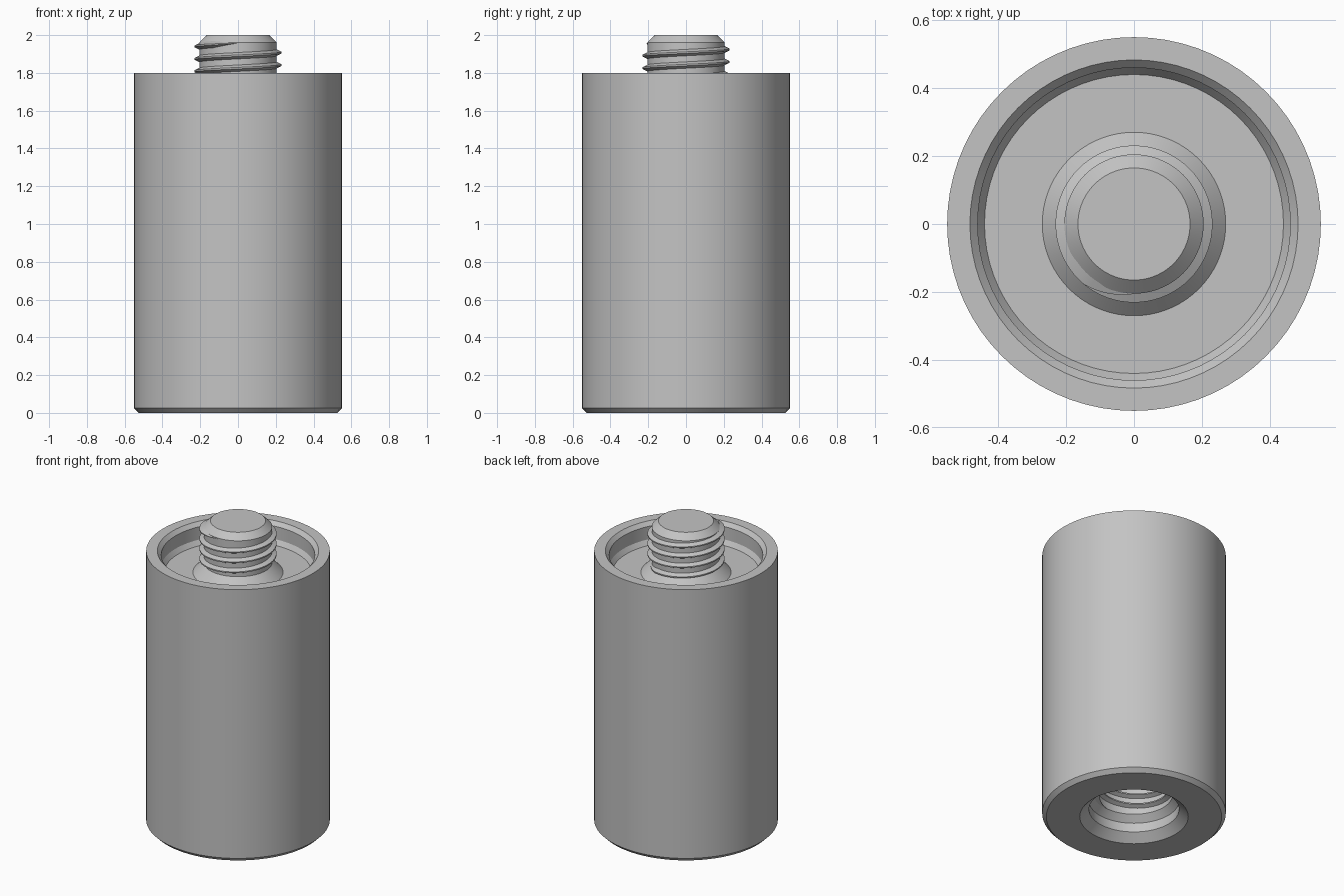
import bpy
import bmesh
from math import cos, sin, tau, pi, radians

if "Cube" in bpy.data.objects:
    bpy.data.objects.remove(bpy.data.objects["Cube"])

SEGMENTS = 72
PITCH = 0.066
ROOT, CREST = 0.205, 0.231

steel = bpy.data.materials.new("plain grey steel")
steel.use_nodes = True
GREY = (0.55, 0.55, 0.55, 1)
steel.diffuse_color = GREY
steel.node_tree.nodes["Principled BSDF"].inputs["Base Color"].default_value = GREY


def finish(bm, name):
    bmesh.ops.recalc_face_normals(bm, faces=bm.faces[:])
    mesh = bpy.data.meshes.new(name)
    bm.to_mesh(mesh)
    bm.free()
    mesh.materials.append(steel)
    obj = bpy.data.objects.new(name, mesh)
    bpy.context.collection.objects.link(obj)
    bpy.ops.object.select_all(action="DESELECT")
    bpy.context.view_layer.objects.active = obj
    obj.select_set(True)
    bpy.ops.object.shade_smooth_by_angle(angle=radians(20))
    return obj


def lathe(name, profile):
    """Revolve (radius, z) points around z; both end rings are capped flat."""
    bm = bmesh.new()
    rings = [[bm.verts.new((r * cos(tau * i / SEGMENTS), r * sin(tau * i / SEGMENTS), z))
              for i in range(SEGMENTS)] for r, z in profile]
    for low, high in zip(rings, rings[1:]):
        for i in range(SEGMENTS):
            j = (i + 1) % SEGMENTS
            bm.faces.new((low[i], low[j], high[j], high[i]))
    bm.faces.new(rings[0])
    bm.faces.new(rings[-1])
    return finish(bm, name)


def thread(name, base, crest, z_start, z_end, end_angle):
    """Right-handed ridge whose ends fade into the base radius."""
    bm = bmesh.new()
    sink = -0.004 if crest > base else 0.004
    steps = int((z_end - z_start) / PITCH * SEGMENTS)
    rows = []
    for i in range(steps + 1):
        a = end_angle - (steps - i) * tau / SEGMENTS
        z = z_end - (steps - i) * PITCH / SEGMENTS
        fade = max(0.05, min(1, i / 8, (steps - i) / 8))
        tip = base + (crest - base) * fade
        foot, top = 0.019 * fade, 0.004 * fade
        section = ((base + sink, -foot), (tip, -top), (tip, top), (base + sink, foot))
        rows.append([bm.verts.new((r * cos(a), r * sin(a), z + dz)) for r, dz in section])
    for one, two in zip(rows, rows[1:]):
        for k in range(4):
            n = (k + 1) % 4
            bm.faces.new((one[k], one[n], two[n], two[k]))
    bm.faces.new(rows[0])
    bm.faces.new(rows[-1])
    return finish(bm, name)


# Body with bored underside, dished top and central stud
bore = [(0.03, 0.58), (CREST, 0.50), (CREST, 0.15), (0.27, 0.11), (0.27, 0.05), (0.325, 0)]
shell = [(0.525, 0), (0.55, 0.025), (0.55, 1.8)]
recess = [(0.483, 1.8), (0.46, 1.775), (0.46, 1.69), (0.44, 1.66)]
stud = [(0.27, 1.66), (ROOT, 1.725), (ROOT, 1.962), (0.165, 2.0)]
lathe("standoff_body", bore + shell + recess + stud)

# Screw threads on the stud and inside the bore
thread("stud_thread", ROOT, CREST, 1.715, 1.957, 1.5 * pi)
thread("bore_thread", CREST, ROOT, 0.15, 0.48, 1.5 * pi)
